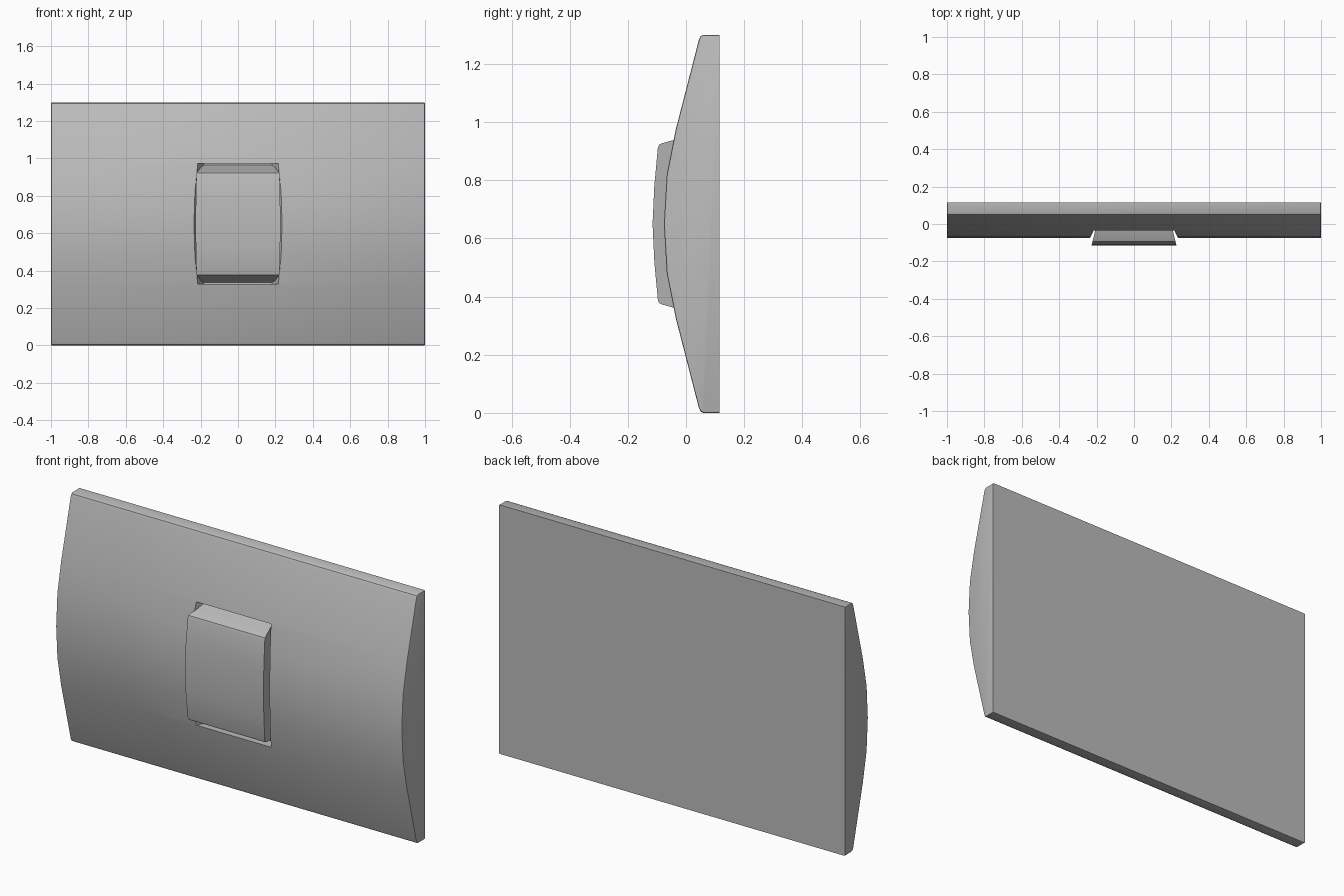
import bpy, bmesh, math

if "Cube" in bpy.data.objects:
    bpy.data.objects.remove(bpy.data.objects["Cube"])

MID = 0.65  # height of the centre line

grey = bpy.data.materials.new("plain grey")
grey.use_nodes = True
colour = (0.5, 0.5, 0.5, 1)
grey.diffuse_color = colour
grey.node_tree.nodes["Principled BSDF"].inputs["Base Color"].default_value = colour


def extrude_profile(name, half, half_width, bevel=0):
    """Mirror a (y, height above centre) profile and span it in x; half_width depends on y."""
    profile = [(y, MID + h) for y, h in half]
    profile += [(y, MID - h) for y, h in reversed(half) if h > 0]
    bm = bmesh.new()
    left, right = [[bm.verts.new((s * half_width(y), y, z)) for y, z in profile]
                   for s in (1, -1)]
    bm.faces.new(left)
    bm.faces.new(right[::-1])
    n = len(profile)
    for i in range(n):
        j = (i + 1) % n
        bm.faces.new((left[i], right[i], right[j], left[j]))
    bmesh.ops.recalc_face_normals(bm, faces=bm.faces)
    if bevel:
        # soften the end edges, leaving the flat back sharp
        back = max(y for y, z in profile)
        edges = [e for e in bm.edges
                 if e.verts[0].co.x * e.verts[1].co.x > 0
                 and min(v.co.y for v in e.verts) < back - 0.03]
        bmesh.ops.bevel(bm, geom=edges, offset=bevel, segments=2,
                        profile=0.5, affect='EDGES')
    mesh = bpy.data.meshes.new(name)
    bm.to_mesh(mesh)
    bm.free()
    obj = bpy.data.objects.new(name, mesh)
    mesh.materials.append(grey)
    bpy.context.collection.objects.link(obj)
    return obj


def activate(obj):
    bpy.ops.object.select_all(action='DESELECT')
    obj.select_set(True)
    bpy.context.view_layer.objects.active = obj


# Curved wall plate with a flat back
plate = extrude_profile(
    "wall_plate",
    [(0.115, 0.65), (0.06, 0.65), (0.05, 0.645), (0.044, 0.632),
     (-0.035, 0.325), (-0.066, 0.17), (-0.076, 0)],
    lambda y: 1.0, bevel=0.006)

# Recess with sloping sides, cut through the front of the plate
cutter = extrude_profile(
    "recess_cutter", [(0.03, 0.322), (-0.2, 0.322)],
    lambda y: 0.215 + 0.5 * (-y - 0.035))
cutter.hide_render = True
cut = plate.modifiers.new("recess", 'BOOLEAN')
cut.object = cutter
cut.solver = 'EXACT'
activate(plate)
bpy.ops.object.modifier_apply(modifier=cut.name)
bpy.data.objects.remove(cutter)

# Bowed rocker standing in the recess, slightly wider at the front
rocker = extrude_profile(
    "rocker_switch",
    [(0.03, 0.314), (-0.04, 0.289), (-0.083, 0.277), (-0.093, 0.272),
     (-0.097, 0.26), (-0.109, 0.13), (-0.115, 0)],
    lambda y: 0.207 + 0.25 * (-y - 0.035))

for obj in (plate, rocker):
    activate(obj)
    bpy.ops.object.shade_smooth_by_angle(angle=math.radians(32))
